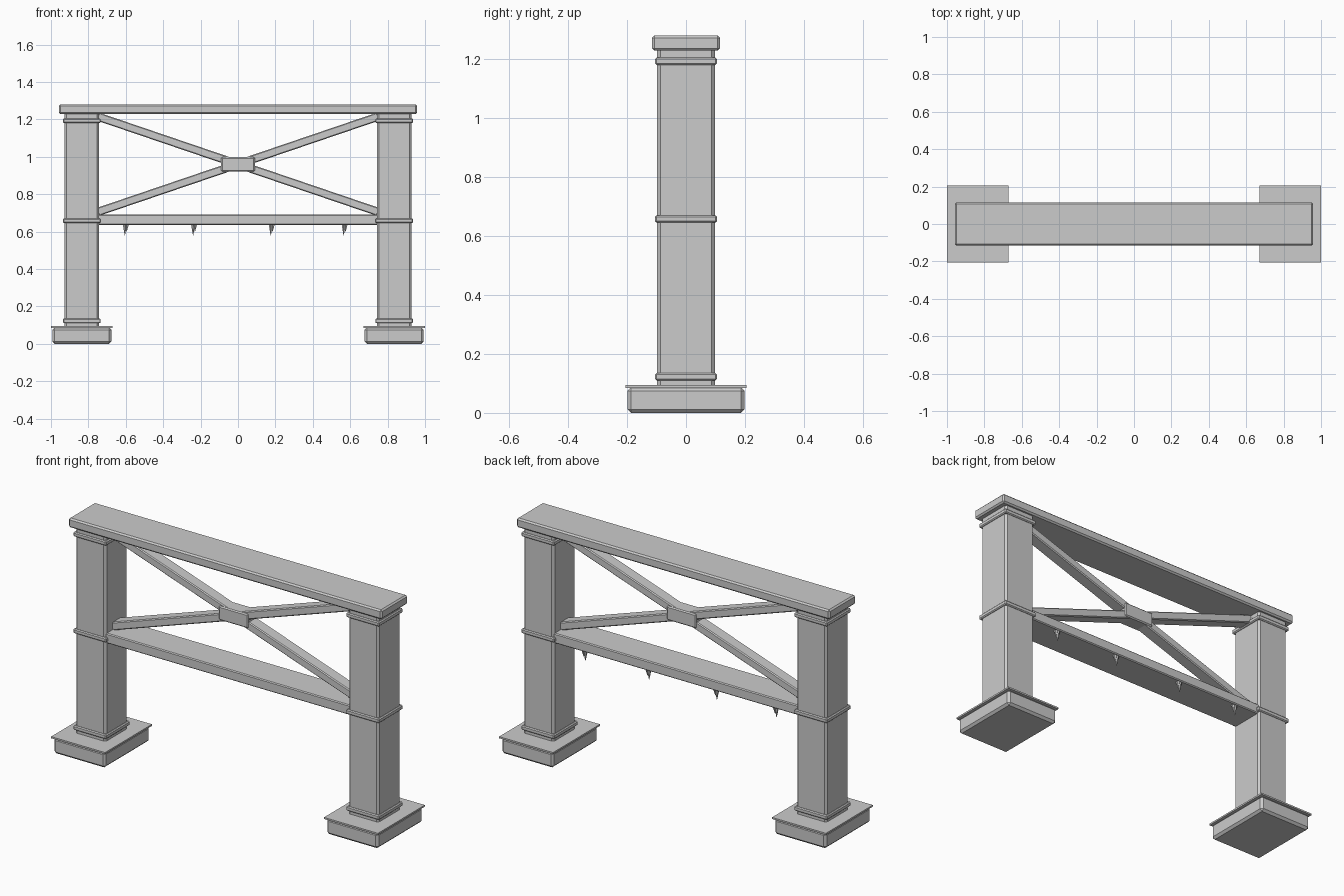
import bpy
import bmesh
import math
from mathutils import Matrix

cube = bpy.data.objects.get("Cube")
if cube:
    bpy.data.objects.remove(cube, do_unlink=True)

stone = bpy.data.materials.new("plain_grey")
stone.use_nodes = True
GREY = (0.6, 0.6, 0.6, 1)
stone.diffuse_color = GREY
stone.node_tree.nodes["Principled BSDF"].inputs["Base Color"].default_value = GREY


def finish(name, bm):
    mesh = bpy.data.meshes.new(name)
    bm.to_mesh(mesh)
    bm.free()
    mesh.materials.append(stone)
    obj = bpy.data.objects.new(name, mesh)
    bpy.context.collection.objects.link(obj)
    return obj


def box(name, center, size, bevel=0.0, upright_only=False, tilt=0.0):
    """Box with chamfered edges, optionally tilted about the y axis."""
    bm = bmesh.new()
    bmesh.ops.create_cube(bm, size=1)
    bmesh.ops.scale(bm, vec=size, verts=bm.verts)
    if bevel:
        edges = [e for e in bm.edges if not upright_only
                 or abs(e.verts[0].co.z - e.verts[1].co.z) > 1e-4]
        bmesh.ops.bevel(bm, geom=edges, offset=bevel, segments=1,
                        affect='EDGES', profile=0.5)
    move = Matrix.Translation(center) @ Matrix.Rotation(tilt, 4, 'Y')
    bmesh.ops.transform(bm, matrix=move, verts=bm.verts)
    return finish(name, bm)


def slab(name, x, half_x, half_y, low, high, bevel=0.0, upright_only=False):
    return box(name, (x, 0, (low + high) / 2),
               (2 * half_x, 2 * half_y, high - low), bevel, upright_only)


# Posts with their footings and bands
for side, sign in (("left", 1), ("right", -1)):
    x = sign * 0.835
    slab(side + "_footing", x, 0.158, 0.198, 0, 0.087, 0.012)
    slab(side + "_footing_plate", x, 0.165, 0.205, 0.085, 0.094)
    slab(side + "_post", x, 0.093, 0.098, 0.09, 1.235, 0.011, True)
    for place, low, high in (("lower", 0.11, 0.135), ("middle", 0.645, 0.67),
                             ("upper", 1.18, 1.205)):
        slab(f"{side}_{place}_band", x, 0.101, 0.105, low, high, 0.005)

# Horizontal beams
slab("top_beam", 0, 0.958, 0.115, 1.228, 1.28, 0.008)
slab("lower_beam", 0, 0.76, 0.09, 0.635, 0.69, 0.005)

# Crossed braces and their central block
run, rise = 1.5, 0.51
for name, sign in (("falling_brace", 1), ("rising_brace", -1)):
    box(name, (0, 0, 0.96), (math.hypot(run, rise), 0.07, 0.044), 0.005,
        tilt=sign * math.atan2(rise, run))
slab("brace_block", 0, 0.09, 0.042, 0.92, 0.998, 0.006)

# Small spikes hanging under the rear of the lower beam
for i, x in enumerate((-0.605, -0.24, 0.175, 0.565)):
    bm = bmesh.new()
    for dx, length in ((0, 0.06), (0.01, 0.04)):
        bmesh.ops.create_cone(
            bm, cap_ends=True, segments=6, radius1=0.001, radius2=0.013,
            depth=length,
            matrix=Matrix.Translation((x + dx, 0.072, 0.64 - length / 2)))
    finish(f"spike_{i + 1}", bm)
